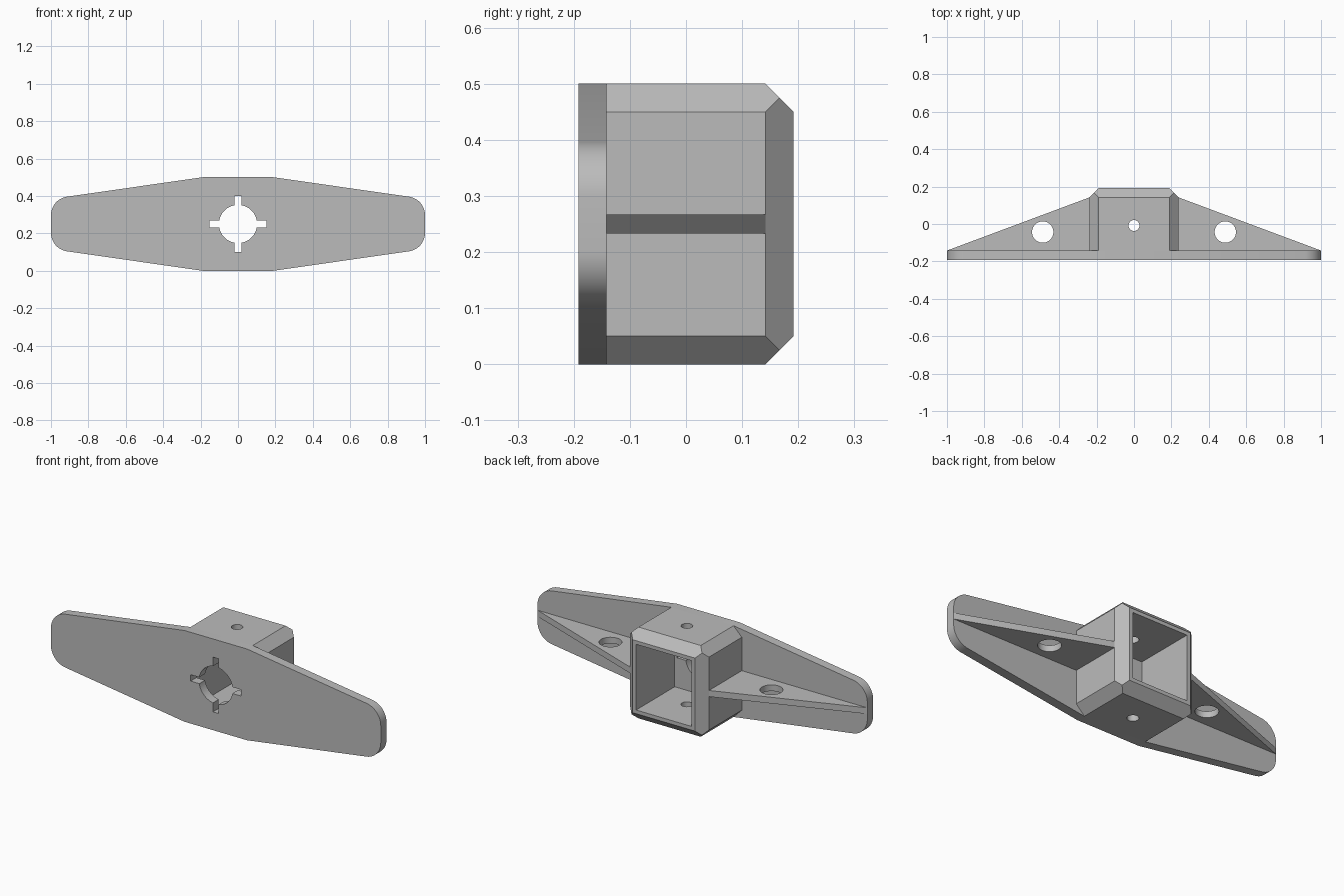
import bpy, bmesh, math
from mathutils import Vector, Matrix

cube = bpy.data.objects.get("Cube")
if cube:
    bpy.data.objects.remove(cube, do_unlink=True)

grey = bpy.data.materials.new("plain grey")
grey.use_nodes = True
COLOUR = (0.5, 0.5, 0.5, 1)
grey.diffuse_color = COLOUR
grey.node_tree.nodes["Principled BSDF"].inputs["Base Color"].default_value = COLOUR

FRONT, SEAT, BACK = -0.192, -0.142, 0.192   # plate face, plate rear, socket rear
MID = 0.25                                  # height of the centre line
HALF_W, HALF_H, CHAMFER = 0.239, 0.25, 0.05


def finish(name, bm):
    bmesh.ops.recalc_face_normals(bm, faces=bm.faces)
    mesh = bpy.data.meshes.new(name)
    bm.to_mesh(mesh)
    bm.free()
    mesh.materials.append(grey)
    obj = bpy.data.objects.new(name, mesh)
    bpy.context.collection.objects.link(obj)
    return obj


def prism(name, points, offset):
    """Extrude a flat outline along an offset vector."""
    bm = bmesh.new()
    face = bm.faces.new([bm.verts.new(p) for p in points])
    moved = bmesh.ops.extrude_face_region(bm, geom=[face])["geom"]
    bmesh.ops.translate(bm, vec=offset,
                        verts=[v for v in moved if isinstance(v, bmesh.types.BMVert)])
    return finish(name, bm)


def block(name, centre, size):
    bm = bmesh.new()
    bmesh.ops.create_cube(bm, size=1, matrix=Matrix.Translation(centre) @ Matrix.Diagonal((*size, 1)))
    return finish(name, bm)


def drill(name, centre, radius, length, along_y=False):
    bm = bmesh.new()
    turn = Matrix.Rotation(math.pi / 2 if along_y else 0, 4, "X")
    bmesh.ops.create_cone(bm, cap_ends=True, segments=64, radius1=radius, radius2=radius,
                          depth=length, matrix=Matrix.Translation(centre) @ turn)
    return finish(name, bm)


def cut(obj, cutters):
    """Subtract the cutters, keep the result and remove the helpers."""
    for cutter in cutters:
        cutter.hide_render = True
        mod = obj.modifiers.new("cut", "BOOLEAN")
        mod.operation, mod.solver, mod.object = "DIFFERENCE", "EXACT", cutter
    bpy.context.view_layer.update()
    graph = bpy.context.evaluated_depsgraph_get()
    result = bpy.data.meshes.new_from_object(obj.evaluated_get(graph))
    obj.modifiers.clear()
    obj.data = result
    for cutter in cutters:
        bpy.data.objects.remove(cutter, do_unlink=True)


def smooth(obj):
    bpy.ops.object.select_all(action="DESELECT")
    obj.select_set(True)
    bpy.context.view_layer.objects.active = obj
    bpy.ops.object.shade_smooth_by_angle(angle=math.radians(25))


# Face plate: tapered outline with rounded ends
slope = math.atan2(0.117, 0.81)
radius = 0.1
arc_z = 0.047
quarter = [(0.19, HALF_H)]
for i in range(13):
    a = (math.pi / 2 - slope) * (1 - i / 12)
    quarter.append((1 - radius + radius * math.cos(a), arc_z + radius * math.sin(a)))
right_side = quarter + [(x, -z) for x, z in reversed(quarter)]
outline = right_side + [(-x, z) for x, z in reversed(right_side)]
plate = prism("face_plate", [(x, FRONT, MID + z) for x, z in outline], (0, SEAT - FRONT, 0))
centre = Vector((0, (FRONT + SEAT) / 2, MID))
cut(plate, [drill("bore", centre, 0.102, 0.2, along_y=True),
            block("flat_slot", centre, (0.306, 0.2, 0.035)),
            block("upright_slot", centre, (0.035, 0.2, 0.3))])
smooth(plate)

# Square socket: chamfered box with mitred rear corners, hollow from the rear
bm = bmesh.new()
w, h, c = HALF_W, HALF_H, CHAMFER
for sx in (-1, 1):
    for sz in (-1, 1):
        corner = [(w - c, y, h) for y in (SEAT, BACK - c)]
        corner += [(w, y, h - c) for y in (SEAT, BACK - c)]
        corner += [(w - c / 2, BACK - c / 2, h - c / 2), (w - c, BACK, h - c)]
        for x, y, z in corner:
            bm.verts.new((sx * x, y, MID + sz * z))
bmesh.ops.convex_hull(bm, input=bm.verts)
bmesh.ops.dissolve_limit(bm, angle_limit=0.01, verts=bm.verts, edges=bm.edges)
socket = finish("socket", bm)
cut(socket, [block("cavity", (0, 0, MID), (0.336, 1, 0.36)),
             drill("pin_hole", (0, -0.008, MID), 0.029, 1)])
smooth(socket)

# Side webs: triangular gussets with a round hole
for side, sx in (("left", 1), ("right", -1)):
    shape = [(0.2, SEAT), (1, SEAT), (w, BACK - c), (0.2, BACK - c)]
    web = prism(side + "_web", [(sx * x, y, MID - 0.017) for x, y in shape], (0, 0, 0.034))
    cut(web, [drill("web_hole", (sx * 0.488, -0.043, MID), 0.057, 1)])
    smooth(web)
